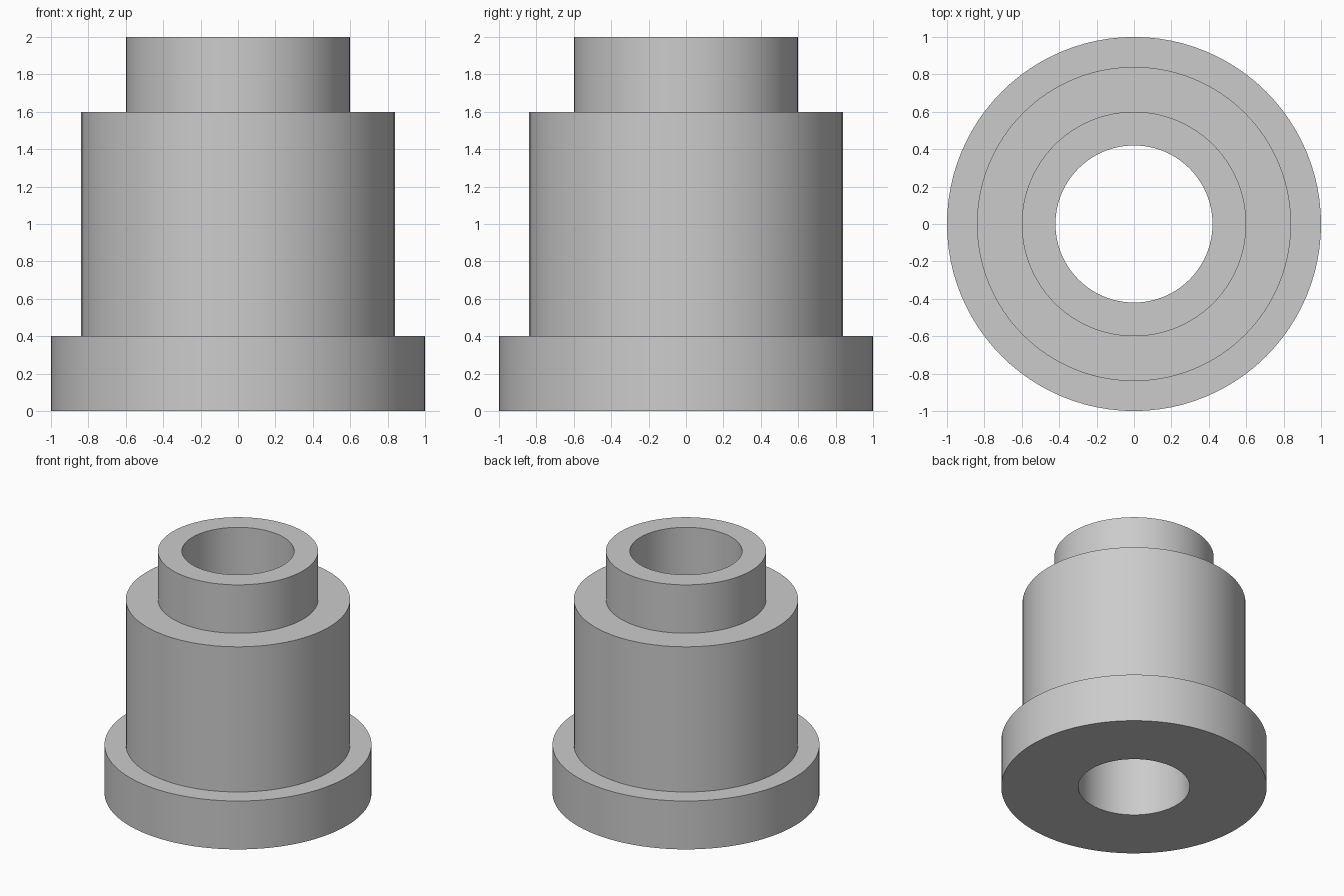
import bpy
import bmesh
from math import radians, tau

default = bpy.data.objects.get("Cube")
if default:
    bpy.data.objects.remove(default, do_unlink=True)

# One plain grey for the whole part
grey = bpy.data.materials.new("plain_grey")
grey.use_nodes = True
colour = (0.6, 0.6, 0.6, 1)
grey.diffuse_color = colour
grey.node_tree.nodes["Principled BSDF"].inputs["Base Color"].default_value = colour

# Closed half section as (radius, height): flange, body, neck and through bore
BORE, FLANGE, BODY, NECK = 0.42, 1.0, 0.84, 0.6
section = [(BORE, 0), (FLANGE, 0), (FLANGE, 0.4), (BODY, 0.4),
           (BODY, 1.6), (NECK, 1.6), (NECK, 2), (BORE, 2)]


def lathe(name, profile, steps=96):
    """Spin a closed section around the z axis into a solid."""
    bm = bmesh.new()
    verts = [bm.verts.new((r, 0, z)) for r, z in profile]
    edges = [bm.edges.new((v, verts[i - 1])) for i, v in enumerate(verts)]
    bmesh.ops.spin(bm, geom=verts + edges, cent=(0, 0, 0), axis=(0, 0, 1),
                   angle=tau, steps=steps, use_merge=True)
    bmesh.ops.remove_doubles(bm, verts=bm.verts, dist=0.0001)
    bmesh.ops.recalc_face_normals(bm, faces=bm.faces)
    mesh = bpy.data.meshes.new(name)
    bm.to_mesh(mesh)
    bm.free()
    obj = bpy.data.objects.new(name, mesh)
    bpy.context.collection.objects.link(obj)
    return obj


# Stepped bushing
bushing = lathe("stepped_bushing", section)
bushing.data.materials.append(grey)
bpy.ops.object.select_all(action="DESELECT")
bushing.select_set(True)
bpy.context.view_layer.objects.active = bushing
bpy.ops.object.shade_smooth_by_angle(angle=radians(30))
